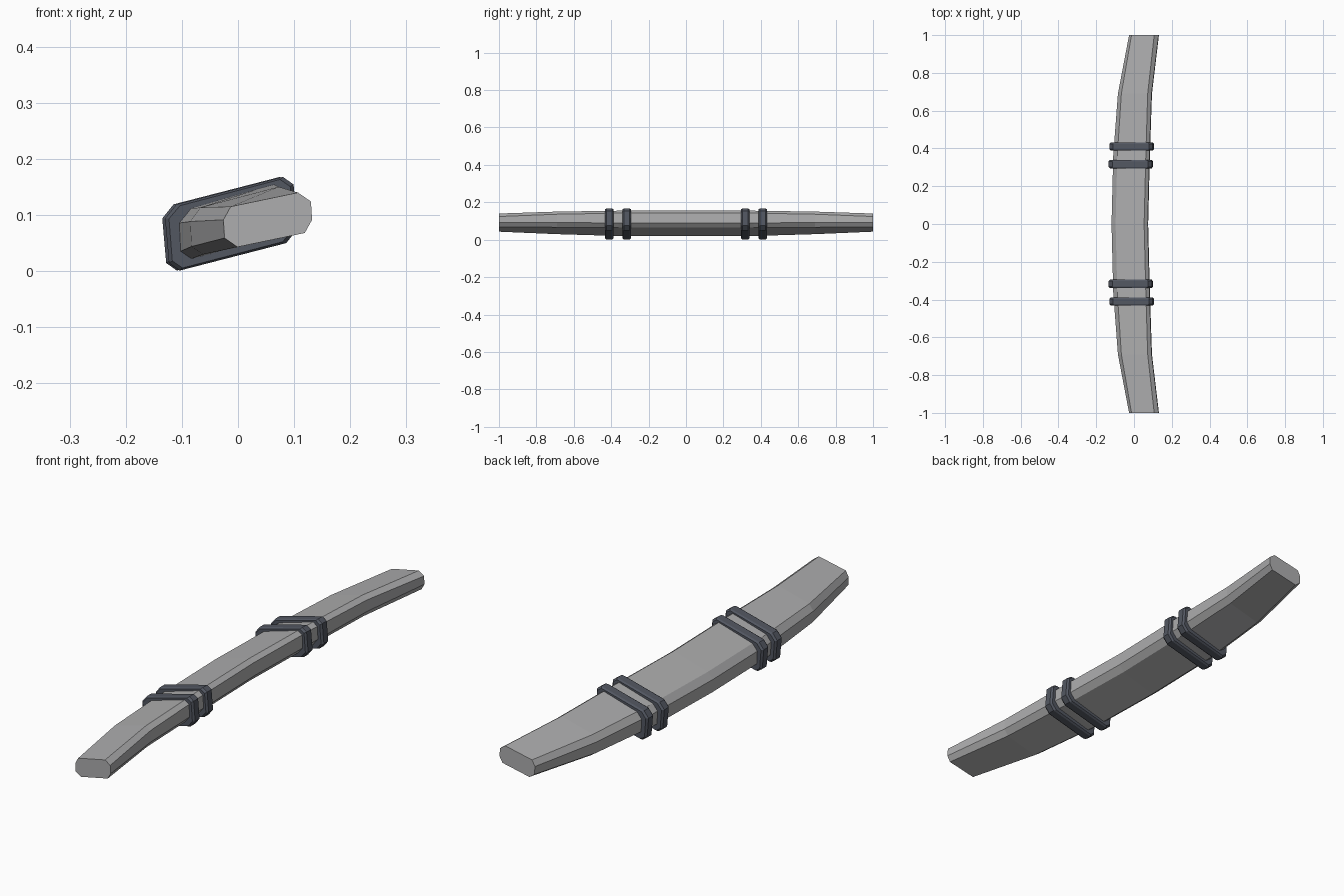
import bpy
import bmesh

cube = bpy.data.objects.get("Cube")
if cube:
    bpy.data.objects.remove(cube, do_unlink=True)


def make_material(name, rgb):
    mat = bpy.data.materials.new(name)
    mat.use_nodes = True
    mat.diffuse_color = (*rgb, 1)
    mat.node_tree.nodes["Principled BSDF"].inputs["Base Color"].default_value = (*rgb, 1)
    return mat


def section(half, cx, cz, y, shrink=0.0):
    """Eight-sided slanted section: half the points, the rest by point symmetry."""
    points = half + [(-x, -z) for x, z in half]
    ring = []
    for x, z in points:
        k = 1 - shrink / (x * x + z * z) ** 0.5
        ring.append((cx + x * k, y, cz + z * k))
    return ring


def loft(name, rings, mat):
    """Skin a row of matching sections and cap both ends."""
    bm = bmesh.new()
    loops = [[bm.verts.new(p) for p in ring] for ring in rings]
    n = len(loops[0])
    for a, b in zip(loops, loops[1:]):
        for i in range(n):
            j = (i + 1) % n
            bm.faces.new((a[i], a[j], b[j], b[i]))
    bm.faces.new(loops[0])
    bm.faces.new(loops[-1])
    bmesh.ops.recalc_face_normals(bm, faces=bm.faces)
    mesh = bpy.data.meshes.new(name)
    bm.to_mesh(mesh)
    bm.free()
    mesh.materials.append(mat)
    obj = bpy.data.objects.new(name, mesh)
    bpy.context.collection.objects.link(obj)
    return obj


grey = make_material("light grey", (0.42, 0.42, 0.425))
slate = make_material("dark slate", (0.085, 0.095, 0.12))

# Curved bar, tapering from the middle section to the tip section
middle = [(-0.0755, 0.0235), (0.0755, 0.0675), (0.0945, 0.0545), (0.097, 0.0025)]
tip = [(-0.066, 0.0235), (0.054, 0.0485), (0.077, 0.0325), (0.079, 0.0)]


def blend(t):
    return [(a + (c - a) * t, b + (d - b) * t) for (a, b), (c, d) in zip(middle, tip)]


# station: distance from the middle, centre x, centre z, taper
stations = [(0.0, -0.022, 0.0875, 0.0), (0.36, -0.013, 0.0875, 0.0),
            (0.69, 0.005, 0.09, 0.38), (1.0, 0.053, 0.0915, 1.0)]
row = [(-y, x, z, t) for y, x, z, t in reversed(stations[1:])] + stations
loft("curved_bar", [section(blend(t), x, z, y) for y, x, z, t in row], grey)

# Paired bands with chamfered rims
band = [(-0.098, 0.0345), (0.092, 0.0835), (0.111, 0.07), (0.118, -0.0095)]
for end, sign in (("front", -1), ("back", 1)):
    for place, y, x in (("inner", 0.317, -0.017), ("outer", 0.41, -0.012)):
        profile = [(-0.022, 0.007), (-0.014, 0), (0.014, 0), (0.022, 0.007)]
        loft(f"{end}_{place}_band",
             [section(band, x, 0.0845, sign * y + dy, s) for dy, s in profile], slate)
